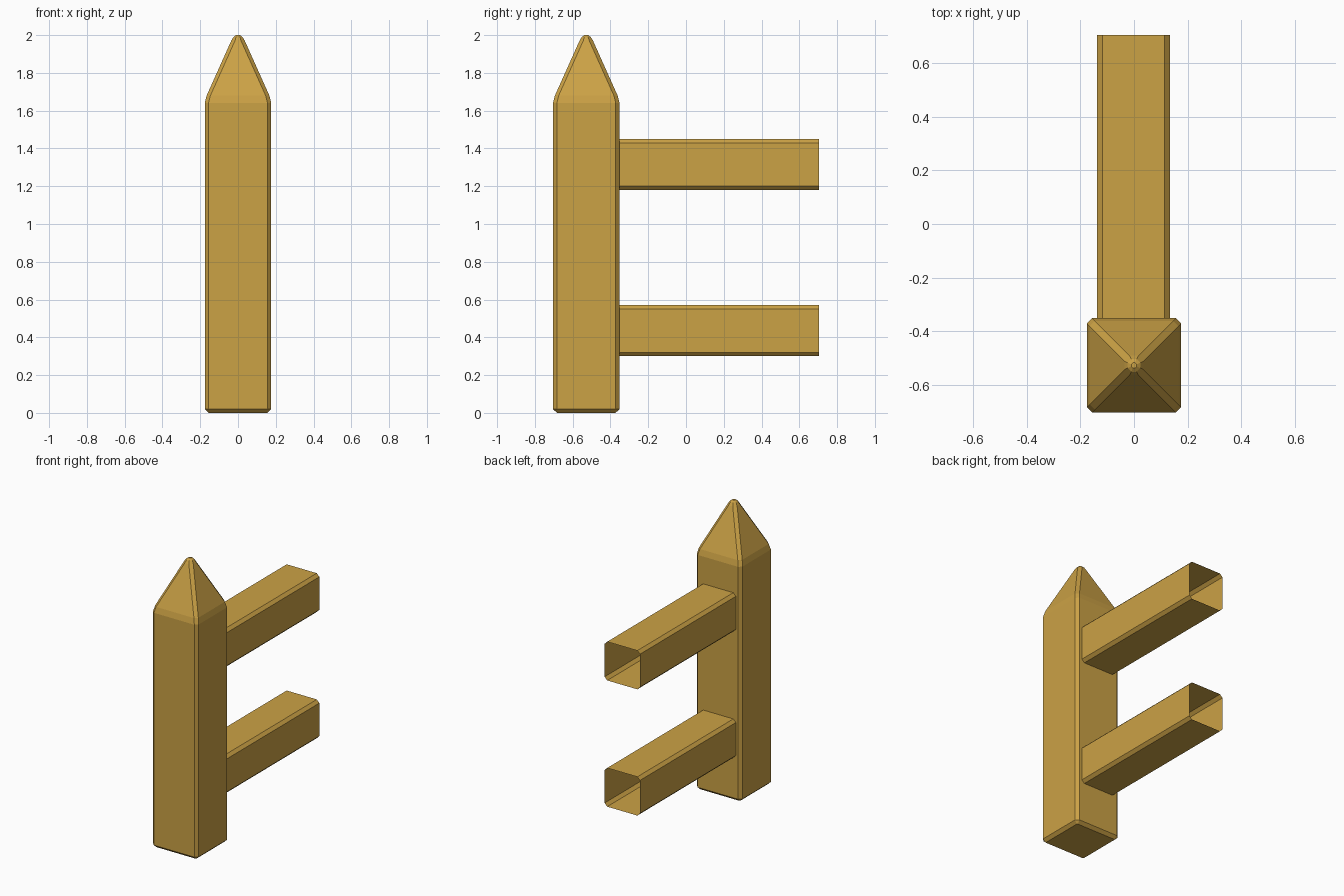
import bpy, bmesh

cube = bpy.data.objects.get("Cube")
if cube:
    bpy.data.objects.remove(cube, do_unlink=True)

wood = bpy.data.materials.new("golden_wood")
wood.use_nodes = True
colour = (0.60, 0.36, 0.06, 1)
wood.diffuse_color = colour
wood.node_tree.nodes["Principled BSDF"].inputs["Base Color"].default_value = colour


def octagon(hx, hy, c):
    """Rectangle outline with chamfered corners."""
    return [(hx, c - hy), (hx, hy - c), (hx - c, hy), (c - hx, hy),
            (-hx, hy - c), (-hx, c - hy), (c - hx, -hy), (hx - c, -hy)]


def loft(name, rings, capped):
    """Bridge a stack of matching rings, optionally closing both ends."""
    bm = bmesh.new()
    loops = [[bm.verts.new(p) for p in ring] for ring in rings]
    for a, b in zip(loops, loops[1:]):
        for i in range(len(a)):
            j = (i + 1) % len(a)
            bm.faces.new((a[i], a[j], b[j], b[i]))
    if capped:
        bm.faces.new(loops[0][::-1])
        bm.faces.new(loops[-1])
    mesh = bpy.data.meshes.new(name)
    bm.to_mesh(mesh)
    bm.free()
    mesh.materials.append(wood)
    obj = bpy.data.objects.new(name, mesh)
    bpy.context.collection.objects.link(obj)
    return obj


# Pointed post: (height, half width, corner chamfer) from foot to tip
sections = [(0, 0.155, 0.005), (0.02, 0.176, 0.02), (1.64, 0.176, 0.02),
            (1.68, 0.166, 0.02), (1.97, 0.036, 0.02),
            (1.99, 0.024, 0.014), (2.0, 0.01, 0.006)]
post = loft("fence_post",
            [[(x, y, z) for x, y in octagon(h, h, c)] for z, h, c in sections],
            True)
post.location.y = -0.528

# Hollow rails, open at the far end
for name, height in (("lower_rail", 0.435), ("upper_rail", 1.315)):
    outline = octagon(0.136, 0.135, 0.02)[::-1]
    rail = loft(name, [[(x, y, z) for x, z in outline] for y in (-0.36, 0.705)],
                False)
    rail.location = (-0.002, 0, height)
